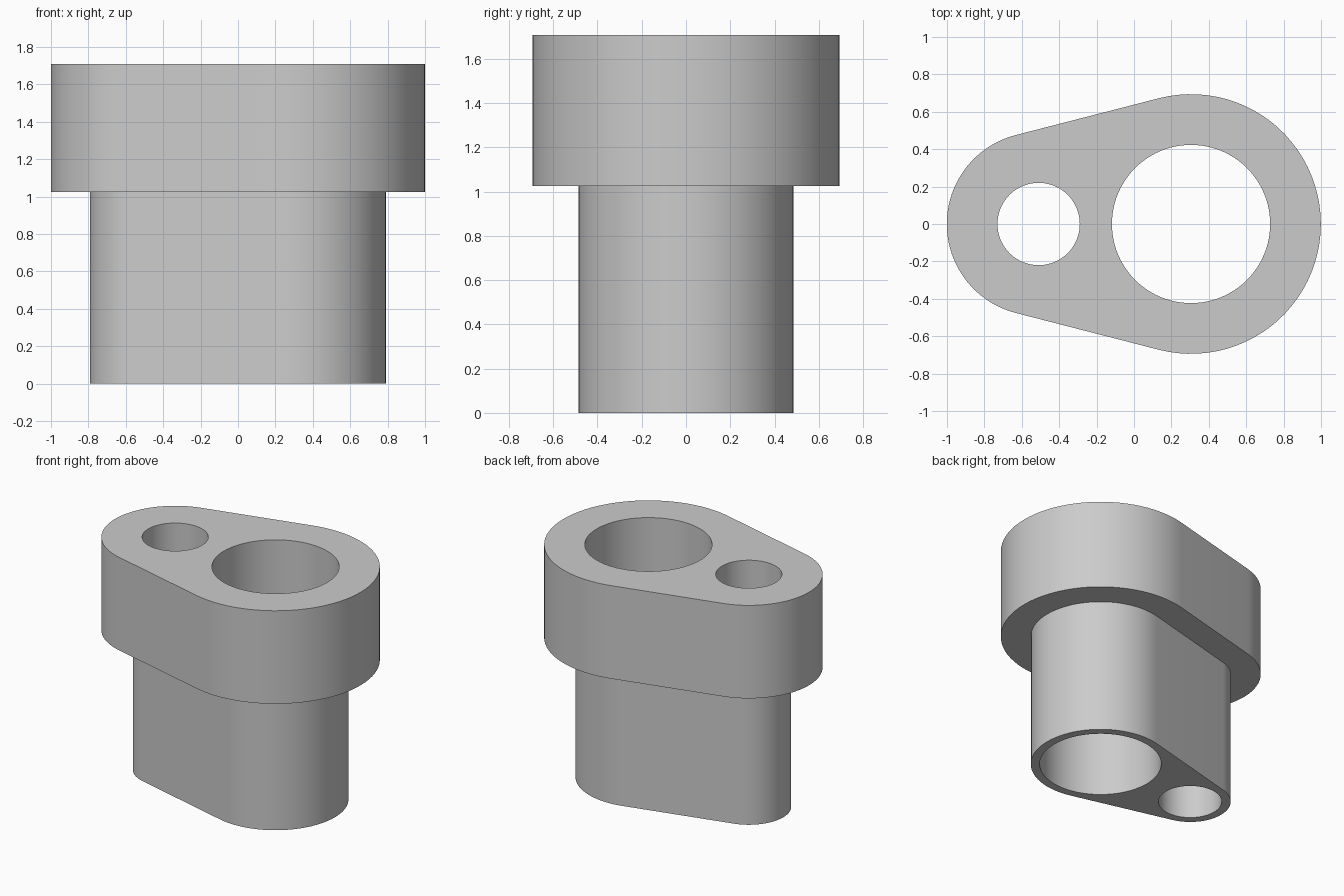
import bpy, bmesh, math

cube = bpy.data.objects.get("Cube")
if cube:
    bpy.data.objects.remove(cube, do_unlink=True)

BIG_X, SMALL_X = 0.305, -0.51
STEP_Z, TOP_Z = 1.025, 1.708
WALL_LOWER, WALL_UPPER = 0.062, 0.271
HOLES = [(BIG_X, 0.423), (SMALL_X, 0.22)]
SEGMENTS = 96

grey = bpy.data.materials.new("plain grey")
grey.use_nodes = True
grey.diffuse_color = (0.6, 0.6, 0.6, 1)
grey.node_tree.nodes["Principled BSDF"].inputs["Base Color"].default_value = (0.6, 0.6, 0.6, 1)


def arc(cx, radius, start, end, count):
    return [(cx + radius * math.cos(start + (end - start) * i / count),
             radius * math.sin(start + (end - start) * i / count)) for i in range(count + 1)]


def outline(wall):
    """Two round ends joined by their common tangents."""
    (bx, br), (sx, sr) = HOLES
    tangent = math.acos((sr - br) / (bx - sx))
    return (arc(bx, br + wall, -tangent, tangent, SEGMENTS // 2)
            + arc(sx, sr + wall, tangent, 2 * math.pi - tangent, SEGMENTS // 2))


bm = bmesh.new()


def ring(points, z):
    return [bm.verts.new((x, y, z)) for x, y in points]


def bridge(a, b):
    for i in range(len(a)):
        j = (i + 1) % len(a)
        bm.faces.new((a[i], a[j], b[j], b[i]))


def cap(loops):
    edges = []
    for loop in loops:
        for i, v in enumerate(loop):
            edges.append(bm.edges.get((v, loop[(i + 1) % len(loop)])))
    bmesh.ops.triangle_fill(bm, edges=edges, use_beauty=True)


# Outer skin: narrow lower body, flat step, wide upper collar
skin = [ring(outline(wall), z) for wall, z in
        ((WALL_LOWER, 0), (WALL_LOWER, STEP_Z), (WALL_UPPER, STEP_Z), (WALL_UPPER, TOP_Z))]
for lower, upper in zip(skin, skin[1:]):
    bridge(lower, upper)

# Two bores running right through
bores = []
for cx, radius in HOLES:
    circle = arc(cx, radius, 0, 2 * math.pi, SEGMENTS)[:-1]
    bottom, top = ring(circle, 0), ring(circle, TOP_Z)
    bridge(top, bottom)
    bores.append((bottom, top))

# End faces around the bores
cap([skin[0]] + [b for b, t in bores])
cap([skin[-1]] + [t for b, t in bores])
bmesh.ops.recalc_face_normals(bm, faces=bm.faces)

mesh = bpy.data.meshes.new("stepped_sleeve")
bm.to_mesh(mesh)
bm.free()
mesh.materials.append(grey)
sleeve = bpy.data.objects.new("stepped_sleeve", mesh)
bpy.context.collection.objects.link(sleeve)

bpy.ops.object.select_all(action="DESELECT")
sleeve.select_set(True)
bpy.context.view_layer.objects.active = sleeve
bpy.ops.object.shade_smooth_by_angle(angle=math.radians(30))
